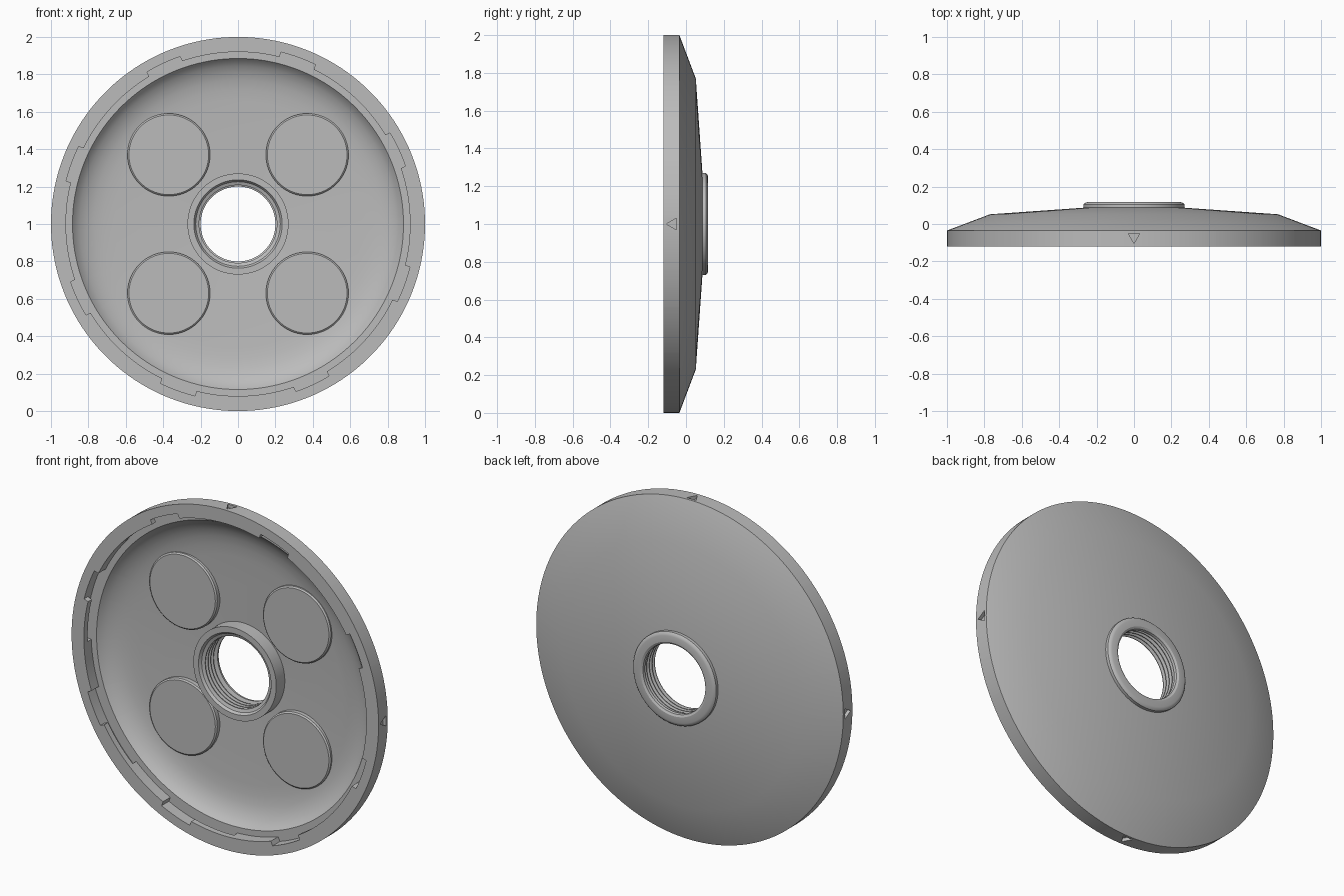
import bpy, bmesh, math
from mathutils import Matrix, Vector

if "Cube" in bpy.data.objects:
    bpy.data.objects.remove(bpy.data.objects["Cube"])

grey = bpy.data.materials.new("plain grey")
grey.use_nodes = True
grey.diffuse_color = (0.5, 0.5, 0.5, 1)
grey.node_tree.nodes["Principled BSDF"].inputs["Base Color"].default_value = (0.5, 0.5, 0.5, 1)


def finish(bm, name):
    """Turn a bmesh into a grey object."""
    bmesh.ops.remove_doubles(bm, verts=bm.verts, dist=1e-5)
    bmesh.ops.recalc_face_normals(bm, faces=bm.faces)
    mesh = bpy.data.meshes.new(name)
    bm.to_mesh(mesh)
    bm.free()
    mesh.materials.append(grey)
    obj = bpy.data.objects.new(name, mesh)
    bpy.context.collection.objects.link(obj)
    return obj


def select(obj):
    bpy.ops.object.select_all(action='DESELECT')
    obj.select_set(True)
    bpy.context.view_layer.objects.active = obj


def smooth(obj):
    select(obj)
    bpy.ops.object.shade_smooth_by_angle(angle=math.radians(30))


def lathe(name, columns, center=(0, 0, 1)):
    """Spin closed (radius, y) profiles, one per (angle, profile) column, about the y axis."""
    bm = bmesh.new()
    rings = []
    for deg, profile in columns:
        a = math.radians(deg)
        rings.append([bm.verts.new(Vector(center) + Vector((r * math.cos(a), y, r * math.sin(a))))
                      for r, y in profile])
    for k, ring in enumerate(rings):
        after = rings[(k + 1) % len(rings)]
        for i in range(len(ring)):
            j = (i + 1) % len(ring)
            bm.faces.new((ring[i], ring[j], after[j], after[i]))
    return finish(bm, name)


# Cover section: outer shell, threaded hub, bowl and locking lip
shell = [(1, -0.12), (1, -0.035), (0.77, 0.052), (0.27, 0.087), (0.27, 0.105),
         (0.262, 0.113), (0.25, 0.117), (0.215, 0.117), (0.203, 0.11), (0.2, 0.095)]
thread = []
for i in range(4):
    y = 0.085 - i * 0.025
    thread += [(0.226, y), (0.226, y - 0.006), (0.208, y - 0.014), (0.208, y - 0.018)]
hub = [(0.226, -0.015), (0.236, -0.03), (0.27, -0.03), (0.27, 0.05)]
bowl = [(0.5, 0.04), (0.66, 0.033), (0.72, 0.028), (0.77, 0.019), (0.81, 0.006),
        (0.845, -0.013), (0.87, -0.033), (0.885, -0.052)]


def cover_profile(lip, groove):
    return shell + thread + hub + bowl + [(groove, -0.052), (groove, -0.085),
                                          (lip, -0.085), (lip, -0.12)]


# Eight locking stations: open notch, then a slot behind the lip, then plain lip
notch, slot, plain = cover_profile(0.947, 0.947), cover_profile(0.92, 0.947), cover_profile(0.92, 0.92)
columns = []
for station in range(8):
    for start, end, steps, profile in ((0, 12, 5, notch), (12, 28, 7, slot), (28, 45, 7, plain)):
        for s in range(steps + 1):
            local = start + 0.1 + (end - start - 0.2) * s / steps
            columns.append((19 + 45 * station + local, profile))
cover = lathe("cover", columns)

# Engraved triangular alignment marks on the rim
bm = bmesh.new()
for k in range(4):
    place = (Matrix.Translation((0, 0, 1)) @ Matrix.Rotation(k * math.pi / 2, 4, 'Y')
             @ Matrix.Translation((0, -0.068, 1)) @ Matrix.Rotation(math.pi, 4, 'Z'))
    bmesh.ops.create_cone(bm, cap_ends=True, segments=3, radius1=0.036, radius2=0.036,
                          depth=0.04, matrix=place)
cutter = finish(bm, "mark_cutter")
cutter.hide_render = True
cut = cover.modifiers.new("marks", 'BOOLEAN')
cut.operation = 'DIFFERENCE'
cut.solver = 'EXACT'
cut.object = cutter
select(cover)
bpy.ops.object.modifier_apply(modifier=cut.name)
bpy.data.objects.remove(cutter)
smooth(cover)

# Four round pads with a small chamfer inside the bowl
pad = [(0, 0.013), (0.213, 0.013), (0.221, 0.02), (0.221, 0.045), (0, 0.045)]
for sx, side in ((1, "left"), (-1, "right")):
    for sz, level in ((1, "upper"), (-1, "lower")):
        smooth(lathe(f"{level}_{side}_pad", [(d * 5, pad) for d in range(72)],
                     (0.37 * sx, 0, 1 + 0.37 * sz)))
